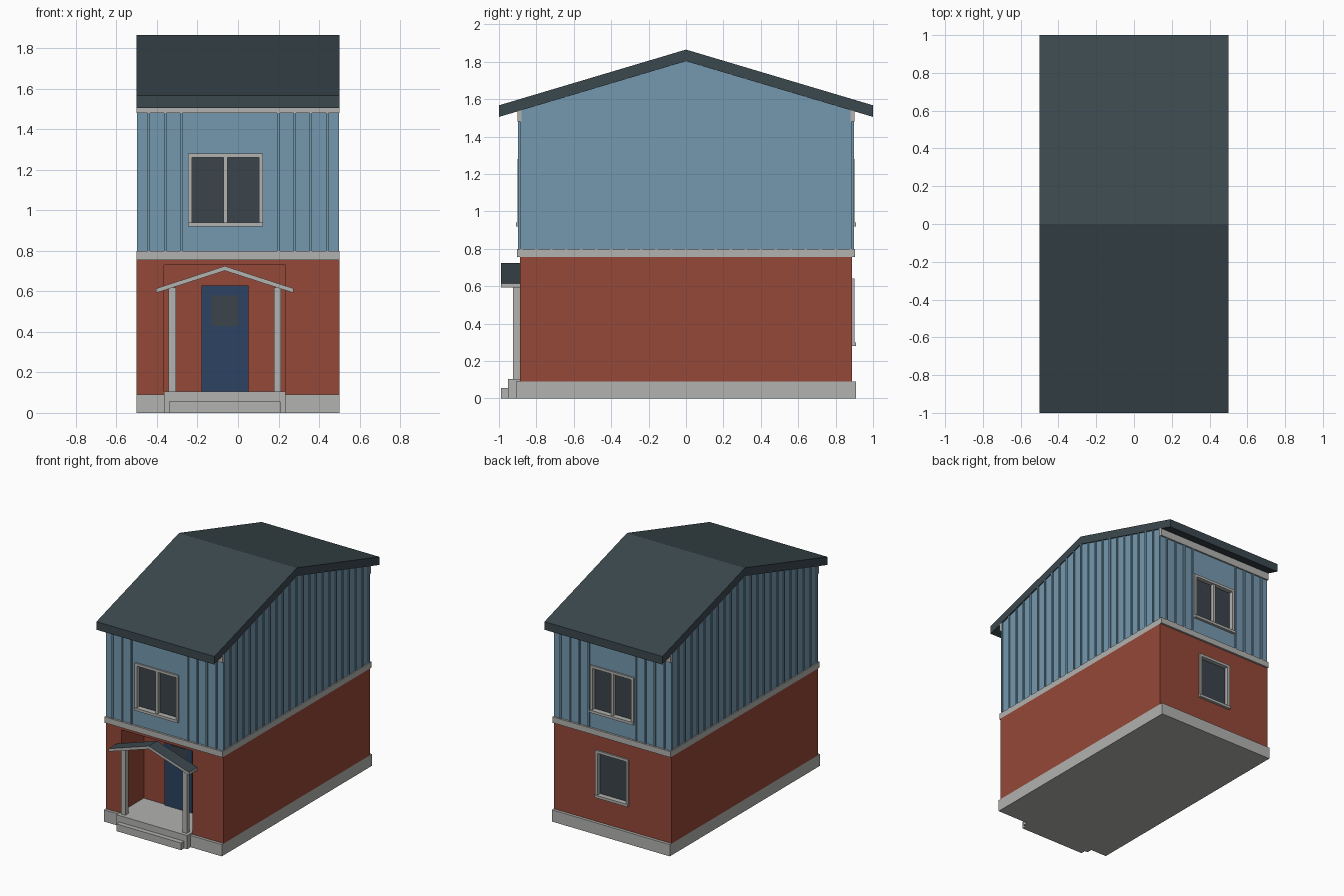
import bpy
import bmesh

cube = bpy.data.objects.get("Cube")
if cube:
    bpy.data.objects.remove(cube, do_unlink=True)


def material(name, rgb):
    """Flat material from an 8-bit display colour, stored as linear."""
    lin = [((c / 255 + 0.055) / 1.055) ** 2.4 for c in rgb] + [1]
    m = bpy.data.materials.new(name)
    m.use_nodes = True
    m.diffuse_color = lin
    bsdf = next(n for n in m.node_tree.nodes if n.type == 'BSDF_PRINCIPLED')
    bsdf.inputs["Base Color"].default_value = lin
    return m


BRICK = material("red brick", (148, 72, 56))
SIDING = material("blue siding", (117, 153, 175))
TRIM = material("light grey trim", (178, 178, 176))
ROOF = material("dark slate roof", (59, 72, 78))
DOOR = material("navy door", (44, 66, 98))
GLASS = material("dark glass", (59, 67, 75))


def finish(name, bm, *mats):
    bmesh.ops.recalc_face_normals(bm, faces=bm.faces)
    mesh = bpy.data.meshes.new(name)
    bm.to_mesh(mesh)
    bm.free()
    for m in mats:
        mesh.materials.append(m)
    ob = bpy.data.objects.new(name, mesh)
    bpy.context.collection.objects.link(ob)
    return ob


def add_box(bm, x, y, z):
    """Box given by its (low, high) span on each axis."""
    verts = bmesh.ops.create_cube(bm, size=1)["verts"]
    for v in verts:
        v.co = [s[0] if c < 0 else s[1] for c, s in zip(v.co, (x, y, z))]


def boxes(name, mat, *spans):
    bm = bmesh.new()
    for s in spans:
        add_box(bm, *s)
    return finish(name, bm, mat)


def prism(name, outline, axis, span, *mats):
    """Extrude a 2D (horizontal, z) outline along x or y."""
    bm = bmesh.new()
    pts = [(span[0], h, z) if axis == 'x' else (h, span[0], z) for h, z in outline]
    face = bm.faces.new([bm.verts.new(p) for p in pts])
    out = bmesh.ops.extrude_face_region(bm, geom=[face])["geom"]
    for v in out:
        if isinstance(v, bmesh.types.BMVert):
            v.co['xy'.index(axis)] = span[1]
    return finish(name, bm, *mats)


def carve(target, *spans):
    cutter = boxes("cutter", target.data.materials[0], *spans)
    cutter.hide_render = True
    mod = target.modifiers.new("openings", 'BOOLEAN')
    mod.operation = 'DIFFERENCE'
    mod.solver = 'EXACT'
    mod.object = cutter
    bpy.context.view_layer.objects.active = target
    bpy.ops.object.modifier_apply(modifier=mod.name)
    bpy.data.objects.remove(cutter, do_unlink=True)


WALL = 0.888      # front and back wall planes
SIDE = 0.5        # outer side plane
EAVE, RIDGE, THICK = 1.505, 1.803, 0.062


def underside(y):
    return RIDGE - (RIDGE - EAVE) * abs(y)


def ordered(a, b):
    return (min(a, b), max(a, b))


# Foundation, lower storey, floor band
full = (-SIDE, SIDE)
boxes("foundation", TRIM, (full, (-0.91, 0.91), (0, 0.09)))
lower = boxes("lower_wall", BRICK, (full, (-WALL, WALL), (0.09, 0.755)))
boxes("floor_band", TRIM, (full, (-0.903, 0.903), (0.755, 0.8)))

# Upper storey with gable ends
upper = prism("upper_wall", [(-WALL, 0.8), (WALL, 0.8), (WALL, underside(WALL)),
                             (0, RIDGE), (-WALL, underside(WALL))],
              'x', (-0.491, 0.491), SIDING)

# Main roof and eave boards
prism("main_roof", [(-1, EAVE), (0, RIDGE), (1, EAVE), (1, EAVE + THICK),
                    (0, RIDGE + THICK), (-1, EAVE + THICK)], 'x', full, ROOF)
for name, s in (("front", -1), ("back", 1)):
    boxes(name + "_eave_board", TRIM,
          (full, ordered(s * 0.88, s * 0.9), (1.48, 1.54)))

# Recessed porch and window openings
PORCH = (-0.365, 0.235)
BACK = -0.62


def window(name, s, x, z, wall, mullion):
    """Recessed pane with a proud frame and sill; s is -1 front, 1 back."""
    (x0, x1), (z0, z1), t = x, z, 0.02
    carve(wall, ((x0 + t / 2, x1 - t / 2), ordered(s * 0.855, s * 0.95),
                 (z0 + t / 2, z1 - t / 2)))
    depth = ordered(s * 0.86, s * 0.9)
    bars = [((x0, x0 + t), depth, z), ((x1 - t, x1), depth, z),
            ((x0 + t, x1 - t), depth, (z1 - t, z1)),
            ((x0, x1), ordered(s * 0.86, s * 0.908), (z0, z0 + t))]
    if mullion:
        c = (x0 + x1) / 2
        bars.append(((c - 0.01, c + 0.01), ordered(s * 0.86, s * 0.895), (z0 + t, z1 - t)))
    boxes(name + "_frame", TRIM, *bars)
    boxes(name + "_glass", GLASS, ((x0 + t / 2, x1 - t / 2), ordered(s * 0.86, s * 0.868),
                                   (z0 + t / 2, z1 - t / 2)))


carve(lower, (PORCH, (-1, BACK), (0.05, 0.73)))
FRONT_WIN, BACK_WIN = (-0.247, 0.123), (-0.185, 0.185)
window("front_upper_window", -1, FRONT_WIN, (0.92, 1.28), upper, True)
window("back_upper_window", 1, BACK_WIN, (0.92, 1.28), upper, True)
window("back_lower_window", 1, (-0.14, 0.14), (0.28, 0.64), lower, False)

# Vertical battens, left out where a window sits
HALF = 0.0065
for name, s, (x0, x1) in (("front", -1, FRONT_WIN), ("back", 1, BACK_WIN)):
    xs = [0.08 * k + 0.04 for k in range(-6, 6)]
    boxes(name + "_battens", SIDING,
          *[((x - HALF, x + HALF), ordered(s * 0.88, s * 0.897), (0.8, 1.48))
            for x in xs if x + HALF < x0 or x - HALF > x1])
for name, s in (("left", 1), ("right", -1)):
    boxes(name + "_battens", SIDING,
          *[(ordered(s * 0.485, s * 0.499), (y - HALF, y + HALF), (0.8, underside(y) + 0.015))
            for y in (0.08 * k for k in range(-11, 12))])

# Porch floor, step and door
boxes("porch_floor", TRIM, (PORCH, (-0.952, BACK), (0, 0.105)))
boxes("front_step", TRIM, ((-0.34, 0.21), (-0.989, -0.94), (0, 0.055)))
boxes("front_door", DOOR, ((-0.18, 0.052), (BACK - 0.012, BACK + 0.01), (0.105, 0.63)))
boxes("door_glass", GLASS, ((-0.13, 0.003), (BACK - 0.015, BACK - 0.01), (0.43, 0.58)))

# Porch posts and small gabled canopy
MID = -0.065
boxes("porch_posts", TRIM,
      *[((MID + s * 0.26 - 0.018, MID + s * 0.26 + 0.018), (-0.925, -0.889), (0.105, 0.618))
        for s in (-1, 1)])
canopy = prism("porch_canopy", [(MID - 0.34, 0.592), (MID, 0.702), (MID + 0.34, 0.592),
                                (MID + 0.34, 0.614), (MID, 0.725), (MID - 0.34, 0.614)],
               'y', (-0.989, -0.885), TRIM, ROOF)
for f in canopy.data.polygons:
    f.material_index = 1 if f.normal.z > 0.5 else 0
